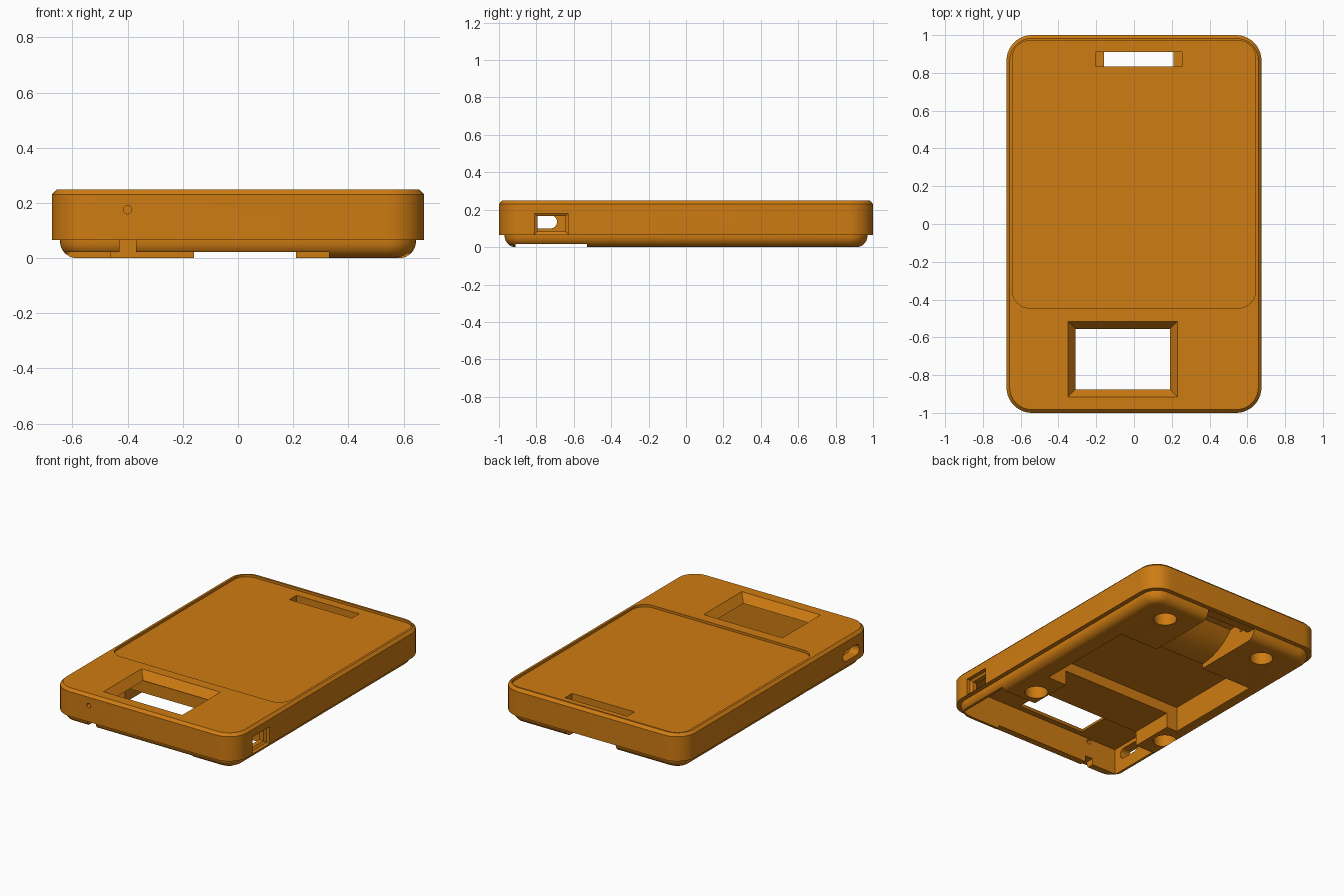
import bpy, bmesh, math

if "Cube" in bpy.data.objects:
    bpy.data.objects.remove(bpy.data.objects["Cube"])

orange = bpy.data.materials.new("orange plastic")
orange.diffuse_color = (0.62, 0.2, 0.006, 1)
orange.use_nodes = True
orange.node_tree.nodes["Principled BSDF"].inputs["Base Color"].default_value = orange.diffuse_color


def make_object(name, bm):
    bmesh.ops.recalc_face_normals(bm, faces=bm.faces)
    mesh = bpy.data.meshes.new(name)
    bm.to_mesh(mesh)
    bm.free()
    mesh.materials.append(orange)
    obj = bpy.data.objects.new(name, mesh)
    bpy.context.collection.objects.link(obj)
    return obj


def rounded_rect(x0, x1, y0, y1, r, n=10):
    pts = []
    corners = [(x1 - r, y1 - r), (x0 + r, y1 - r), (x0 + r, y0 + r), (x1 - r, y0 + r)]
    for q, (cx, cy) in enumerate(corners):
        for i in range(n + 1):
            a = math.pi / 2 * (q + i / n)
            pts.append((cx + r * math.cos(a), cy + r * math.sin(a)))
    return pts


def loft(name, rings):
    """Closed solid through rings of 3D points."""
    bm = bmesh.new()
    rows = [[bm.verts.new(p) for p in ring] for ring in rings]
    n = len(rows[0])
    for a, b in zip(rows, rows[1:]):
        for i in range(n):
            bm.faces.new((a[i], a[(i + 1) % n], b[(i + 1) % n], b[i]))
    bm.faces.new(rows[0])
    bm.faces.new(rows[-1])
    return make_object(name, bm)


def flat(pts, z):
    return [(x, y, z) for x, y in pts]


def box(x0, x1, y0, y1, z0, z1):
    rect = [(x0, y0), (x1, y0), (x1, y1), (x0, y1)]
    return loft("box_cutter", [flat(rect, z0), flat(rect, z1)])


def circle(cx, cy, r, n=32):
    return [(cx + r * math.cos(2 * math.pi * i / n), cy + r * math.sin(2 * math.pi * i / n))
            for i in range(n)]


# Case body: rounded underside, stepped rim, chamfered top edge
profile = []
for i in range(9):
    a = math.pi / 2 * i / 8
    profile.append((0.09 - 0.06 * math.sin(a), 0.06 - 0.06 * math.cos(a)))
profile += [(0.03, 0.066), (0, 0.066), (0, 0.23), (0.017, 0.248)]
body = loft("case_body", [
    flat(rounded_rect(-0.675 + d, 0.675 - d, -1 + d, 1 - d, 0.135 - d), z)
    for d, z in profile])

cutters = []
# Screen recess
recess = rounded_rect(-0.643, 0.643, -0.445, 0.97, 0.09)
cutters.append(loft("screen_recess", [flat(recess, 0.232), flat(recess, 0.3)]))
# Cable slot through the screen bed
cutters.append(box(-0.205, 0.255, 0.835, 0.91, 0.1, 0.3))
# Battery pocket, linking passage and front pocket, all open below
cutters.append(box(-0.54, 0.5, -0.23, 0.47, -0.1, 0.17))
cutters.append(box(-0.46, 0.36, -0.6, -0.2, -0.1, 0.1))
cutters.append(box(-0.61, 0.61, -0.912, -0.53, -0.1, 0.195))
# Shallow step under the front half
cutters.append(box(-0.8, 0.8, -0.911, -0.529, -0.1, 0.017))
cutters.append(box(-0.63, 0.33, -1.1, -0.9, -0.1, 0.022))
# Notch in the front lip
cutters.append(box(-0.43, -0.37, -1.1, -0.9, -0.1, 0.065))
# Curved cable channel at the back
arc = [(0.46 + 0.38 * math.sin(a), 0.41 - 0.38 * math.cos(a))
       for a in [math.radians(6 * i) for i in range(9)]]
path = [(0.4, -0.1), (0.4, 0.03)] + arc + [(0.835, 0.17), (0.91, 0.17), (0.91, 0.064),
                                          (0.99, 0.064), (0.99, -0.1)]
cutters.append(loft("channel", [[(x, y, z) for y, z in path] for x in (-0.16, 0.21)]))
# Tapered window in the top
window = []
for d, z in [(0.04, 0.1), (0.04, 0.195), (0, 0.248), (0, 0.3)]:
    x0, x1, y0, y1 = -0.35 + d, 0.23 - d, -0.915 + d, -0.515 - d
    window.append([(x0, y0, z), (x1, y0, z), (x1, y1, z), (x0, y1, z)])
cutters.append(loft("window", window))
# Blind screw holes
for x, y in [(0.41, 0.79), (-0.36, 0.8), (0.44, -0.42), (-0.56, -0.37)]:
    cutters.append(loft("screw_hole", [flat(circle(x, y, 0.072), z) for z in (-0.1, 0.09)]))
# Right port with a flared mouth
port = []
for x, d in [(0.55, 0.015), (0.64, 0.015), (0.65, 0), (0.8, 0)]:
    y0, y1, z0, z1 = -0.81 + d, -0.63 - d, 0.068 + d, 0.18 - d
    port.append([(x, y0, z0), (x, y1, z0), (x, y1, z1), (x, y0, z1)])
cutters.append(loft("right_port", port))
# Left rounded port
slot = rounded_rect(-0.86, -0.69, 0.1, 0.17, 0.034)
cutters.append(loft("left_port", [[(x, y, z) for y, z in slot] for x in (-0.8, -0.55)]))
# Pin hole in the front wall
pin = circle(-0.4, 0.175, 0.015, 16)
cutters.append(loft("pin_hole", [[(x, y, z) for x, z in pin] for y in (-1.1, -0.88)]))

bpy.context.view_layer.objects.active = body
for cutter in cutters:
    mod = body.modifiers.new("cut", 'BOOLEAN')
    mod.operation = 'DIFFERENCE'
    mod.solver = 'EXACT'
    mod.object = cutter
    bpy.ops.object.modifier_apply(modifier=mod.name)
    bpy.data.objects.remove(cutter)

body.select_set(True)
bpy.ops.object.shade_smooth_by_angle(angle=math.radians(25))
